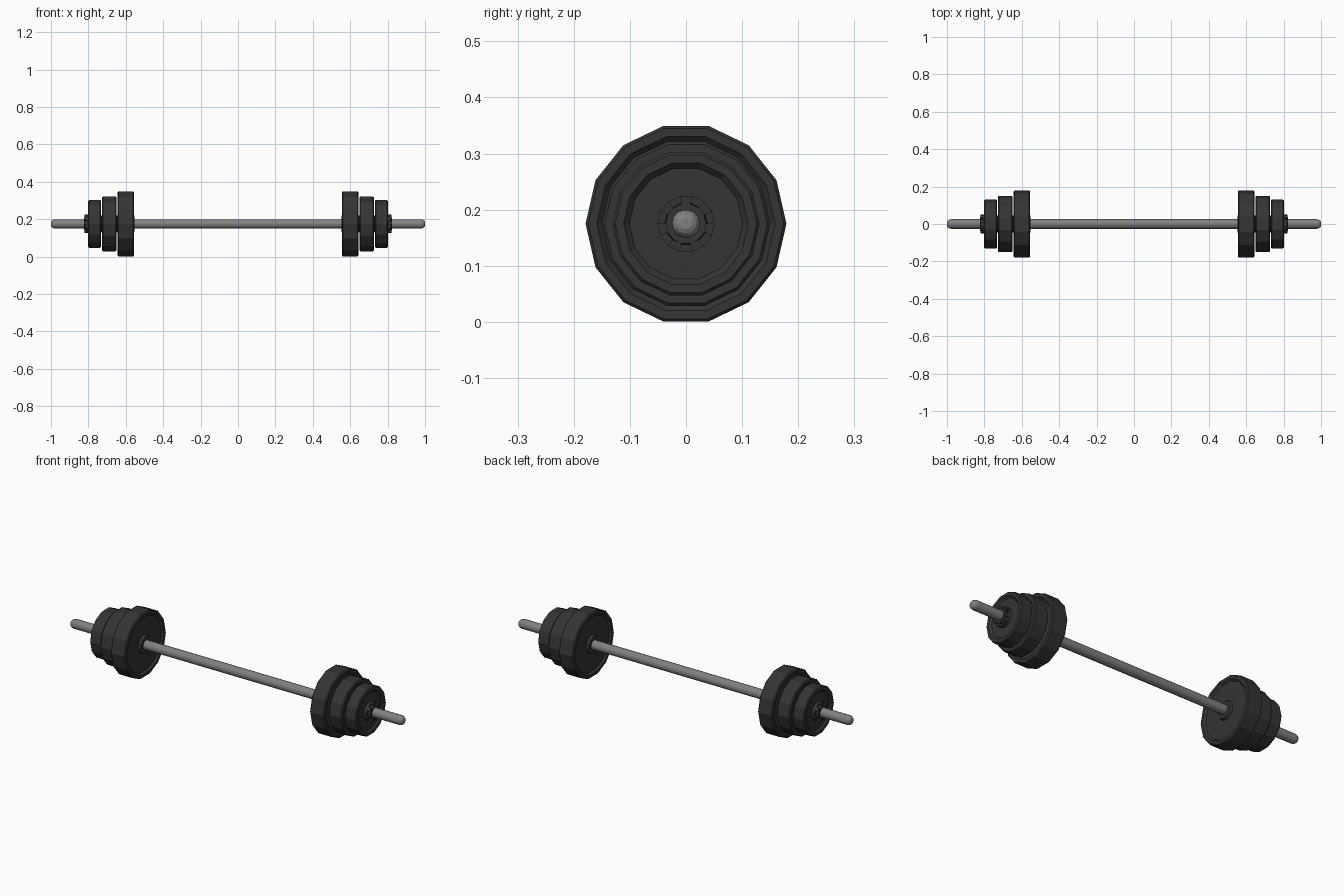
import bpy, bmesh
from math import sin, cos, pi

if "Cube" in bpy.data.objects:
    bpy.data.objects.remove(bpy.data.objects["Cube"])

CZ = 0.175      # height of the bar axis
SIDES = 14


def material(name, c):
    m = bpy.data.materials.new(name)
    m.diffuse_color = (c, c, c, 1)
    m.use_nodes = True
    m.node_tree.nodes["Principled BSDF"].inputs["Base Color"].default_value = m.diffuse_color
    return m


rubber = material("black_rubber", 0.035)
steel = material("steel", 0.22)


def finish(name, bm, mat):
    bmesh.ops.recalc_face_normals(bm, faces=bm.faces)
    me = bpy.data.meshes.new(name)
    bm.to_mesh(me)
    bm.free()
    me.materials.append(mat)
    ob = bpy.data.objects.new(name, me)
    bpy.context.collection.objects.link(ob)
    return ob


def lathe(bm, profile, closed):
    """Revolve (x, radius) points about the bar axis."""
    rings = [[bm.verts.new((x, r * cos(2 * pi * i / SIDES), CZ + r * sin(2 * pi * i / SIDES)))
              for i in range(SIDES)] for x, r in profile]
    pairs = list(zip(rings, rings[1:]))
    if closed:
        pairs.append((rings[-1], rings[0]))
    else:
        bm.faces.new(rings[0])
        bm.faces.new(rings[-1])
    for a, b in pairs:
        for i in range(SIDES):
            j = (i + 1) % SIDES
            bm.faces.new((a[i], a[j], b[j], b[i]))


# Bar with rounded ends
bm = bmesh.new()
end = [(1.0, 0.010), (0.996, 0.018), (0.988, 0.0235), (0.978, 0.0255)]
lathe(bm, [(-x, r) for x, r in end] + end[::-1], False)
finish("bar", bm, steel)


def plate(name, s, x0, x1, R):
    """Bevelled disc with a dished face on both sides and a raised hub."""
    c, h, b = (x0 + x1) / 2, (x1 - x0) / 2, 0.005
    half = [(h + 0.003, 0.025), (h + 0.003, 0.045), (h - 0.010, 0.050),
            (h - 0.010, R - 0.030), (h, R - 0.020), (h, R - b), (h - b, R)]
    prof = half + [(-x, r) for x, r in half[::-1]]
    bm = bmesh.new()
    lathe(bm, [(s * (c + x), r) for x, r in prof], True)
    finish(name, bm, rubber)


def collar(name, s):
    """Locking nut: base ring with seven lobes on alternate sides."""
    bm = bmesh.new()
    lathe(bm, [(s * x, r) for x, r in
               [(0.797, 0.025), (0.797, 0.051), (0.808, 0.051), (0.808, 0.038),
                (0.824, 0.036), (0.824, 0.025)]], True)
    step = 2 * pi / SIDES
    for k in range(7):
        a0 = pi / 2 - step / 2 + 2 * k * step
        pts = [(r * cos(a), CZ + r * sin(a)) for r, a in
               [(0.034, a0), (0.051, a0), (0.051, a0 + step), (0.034, a0 + step)]]
        lo = [bm.verts.new((s * 0.804, y, z)) for y, z in pts]
        hi = [bm.verts.new((s * 0.822, y, z)) for y, z in pts]
        bm.faces.new(lo)
        bm.faces.new(hi)
        for i in range(4):
            j = (i + 1) % 4
            bm.faces.new((lo[i], lo[j], hi[j], hi[i]))
    finish(name, bm, rubber)


for s, side in ((-1, "left"), (1, "right")):
    plate("large_plate_" + side, s, 0.556, 0.643, 0.179)
    plate("medium_plate_" + side, s, 0.649, 0.727, 0.150)
    plate("small_plate_" + side, s, 0.732, 0.801, 0.131)
    collar("collar_" + side, s)
